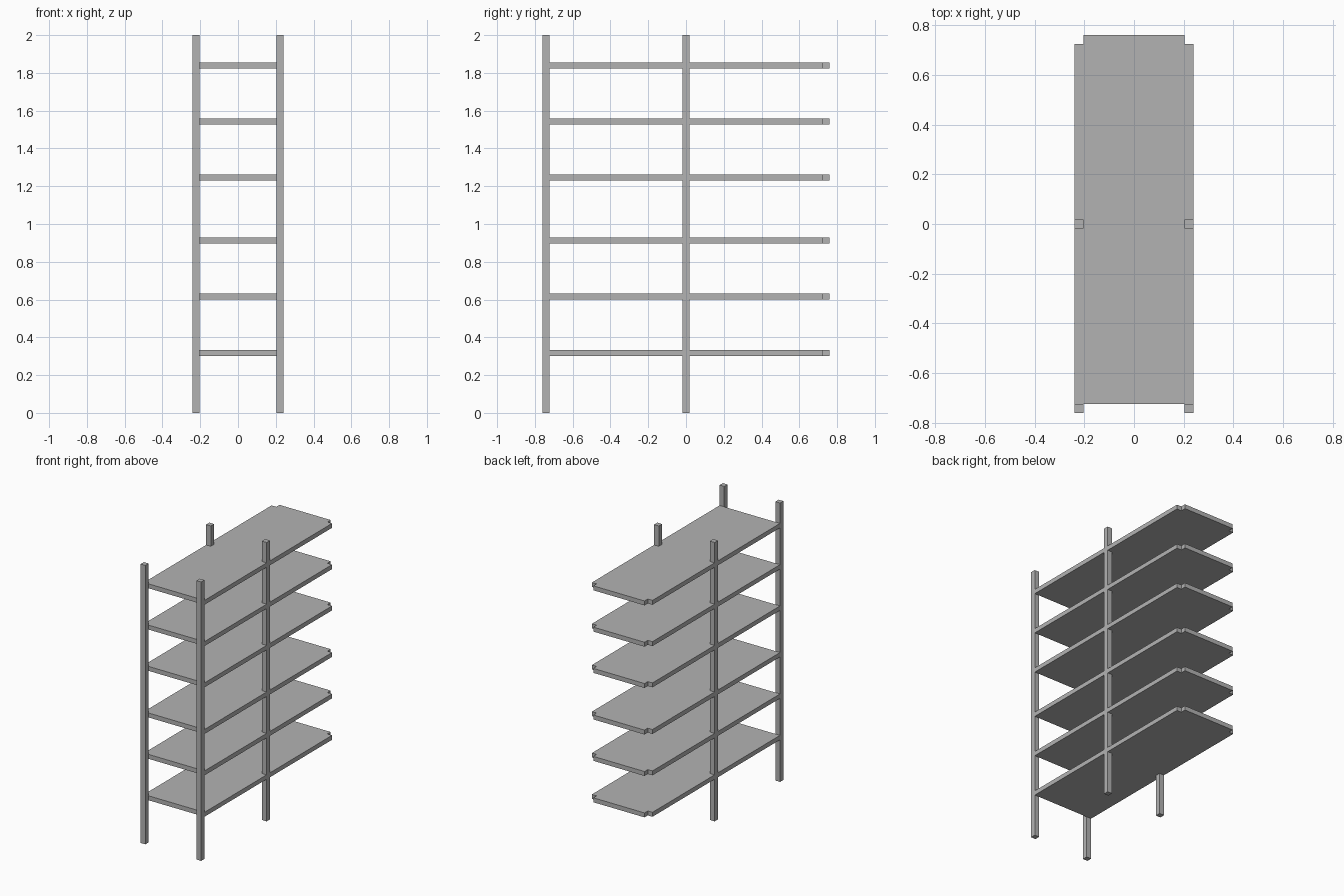
import bpy
import bmesh

if "Cube" in bpy.data.objects:
    bpy.data.objects.remove(bpy.data.objects["Cube"], do_unlink=True)

HALF_W, HALF_D, POST = 0.24, 0.76, 0.037
INNER = HALF_W - POST
HEIGHT, THICK = 2.0, 0.032
SHELF_BOTTOMS = (0.302, 0.599, 0.896, 1.23, 1.526, 1.822)

grey = bpy.data.materials.new("plain grey")
grey.use_nodes = True
color = (0.45, 0.45, 0.45, 1)
grey.diffuse_color = color
grey.node_tree.nodes["Principled BSDF"].inputs["Base Color"].default_value = color


def prism(name, outline, z0, z1):
    """Extrude a flat outline upward into a solid part."""
    bm = bmesh.new()
    face = bm.faces.new([bm.verts.new((x, y, z0)) for x, y in outline])
    side = bmesh.ops.extrude_face_region(bm, geom=[face])
    top = [v for v in side["geom"] if isinstance(v, bmesh.types.BMVert)]
    bmesh.ops.translate(bm, verts=top, vec=(0, 0, z1 - z0))
    bmesh.ops.recalc_face_normals(bm, faces=bm.faces)
    mesh = bpy.data.meshes.new(name)
    bm.to_mesh(mesh)
    bm.free()
    mesh.materials.append(grey)
    obj = bpy.data.objects.new(name, mesh)
    bpy.context.collection.objects.link(obj)
    return obj


# Square posts: a front pair and a middle pair
for row, y in (("front", -HALF_D + POST / 2), ("middle", 0)):
    for side, s in (("left", 1), ("right", -1)):
        y0, y1 = y - POST / 2, y + POST / 2
        outline = [(s * INNER, y0), (s * HALF_W, y0),
                   (s * HALF_W, y1), (s * INNER, y1)]
        prism(f"{row}_{side}_post", outline, 0, HEIGHT)

# Shelf outline: notched around the middle posts and at the back corners
half = [(HALF_W, -HALF_D + POST),
        (HALF_W, -POST / 2), (INNER, -POST / 2),
        (INNER, POST / 2), (HALF_W, POST / 2),
        (HALF_W, HALF_D - POST), (INNER, HALF_D - POST),
        (INNER, HALF_D)]
shelf_outline = half + [(-x, y) for x, y in reversed(half)]

# Shelves in two groups of three
for i, z in enumerate(SHELF_BOTTOMS, 1):
    prism(f"shelf_{i}", shelf_outline, z, z + THICK)
